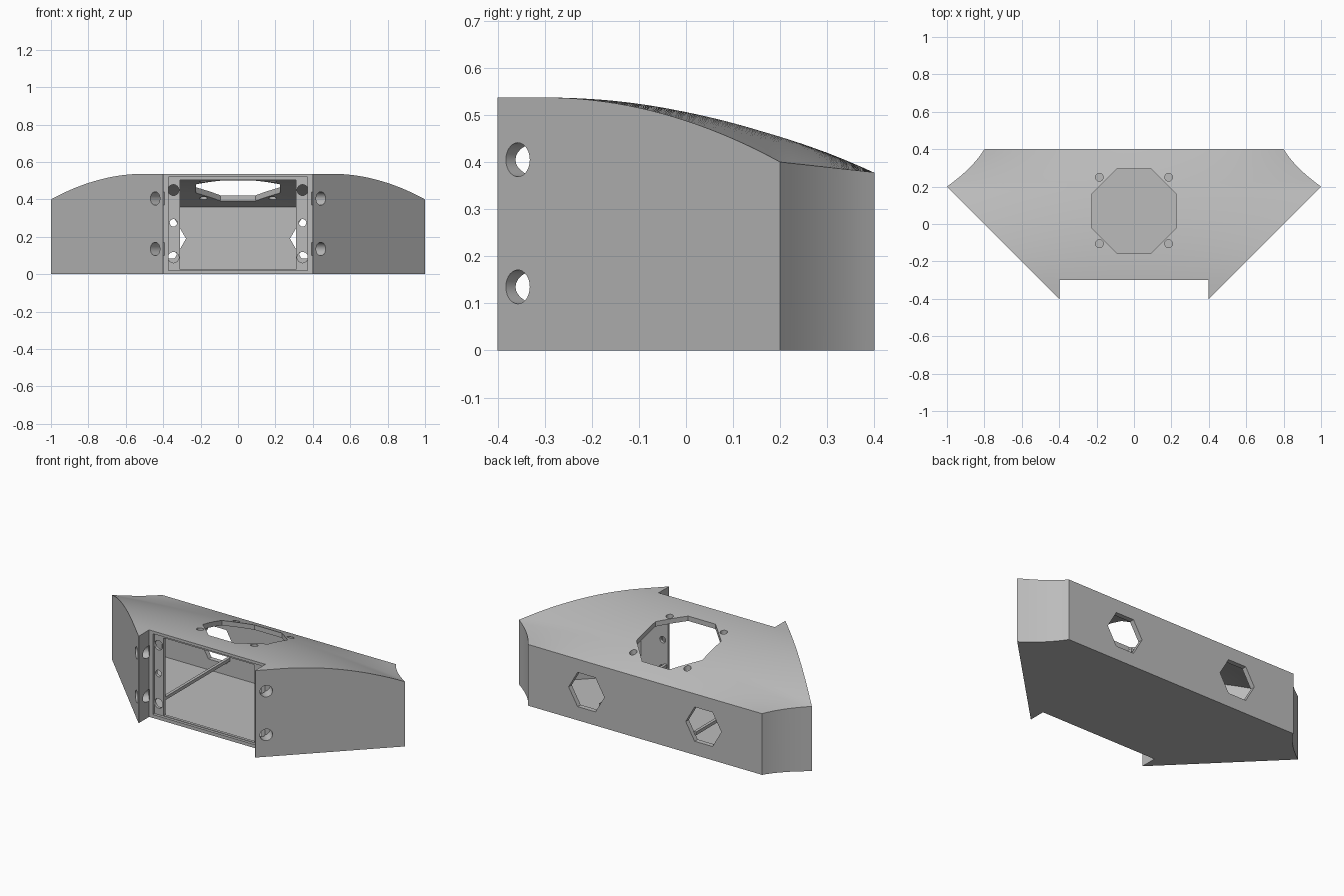
import bpy, bmesh, math
from mathutils import Vector

cube = bpy.data.objects.get("Cube")
if cube:
    bpy.data.objects.remove(cube, do_unlink=True)

grey = bpy.data.materials.new("plain grey")
grey.use_nodes = True
grey.diffuse_color = (0.5, 0.5, 0.5, 1)
grey.node_tree.nodes["Principled BSDF"].inputs["Base Color"].default_value = (0.5, 0.5, 0.5, 1)


def finish(name, bm):
    bmesh.ops.recalc_face_normals(bm, faces=bm.faces)
    mesh = bpy.data.meshes.new(name)
    bm.to_mesh(mesh)
    bm.free()
    mesh.materials.append(grey)
    obj = bpy.data.objects.new(name, mesh)
    bpy.context.collection.objects.link(obj)
    return obj


# Half width of the plan: splayed sides, then slightly hollow rear corners
def half_width(y):
    if y <= 0.2:
        return y + 0.8
    u = (y - 0.2) / 0.2
    return 1 - 0.2 * u - 0.08 * u * (1 - u)


# Curved roof: gentle along the middle, steeper along the side walls
def roof(s, y):
    run = max(0, y + 0.3)
    middle = 0.537 - 0.326 * run ** 2
    side = 0.537 - 0.548 * run ** 2 if y <= 0.2 else 0.4 - 0.11 * (y - 0.2)
    return middle + (side - middle) * s * s


# Closed body following the plan and the roof
def hull(name, y0, y1, inset, floor, drop, rows=32, cols=28):
    bm = bmesh.new()
    top, low = [], []
    for j in range(rows + 1):
        y = y0 + (y1 - y0) * j / rows
        w = half_width(y) - inset
        ss = [2 * i / cols - 1 for i in range(cols + 1)]
        top.append([bm.verts.new((s * w, y, roof(s, y) - drop)) for s in ss])
        low.append([bm.verts.new((s * w, y, floor)) for s in (-1, 1)])
    for j in range(rows):
        a, b, c, d = top[j], top[j + 1], low[j], low[j + 1]
        for i in range(cols):
            bm.faces.new((a[i], a[i + 1], b[i + 1], b[i]))
        bm.faces.new((c[0], c[1], d[1], d[0]))
        bm.faces.new((a[0], b[0], d[0], c[0]))
        bm.faces.new((a[-1], b[-1], d[1], c[1]))
    for end in (0, -1):
        bm.faces.new(top[end] + [low[end][1], low[end][0]])
    return finish(name, bm)


def box(name, lo, hi):
    bm = bmesh.new()
    bmesh.ops.create_cube(bm, size=1)
    for v in bm.verts:
        v.co = [lo[k] if v.co[k] < 0 else hi[k] for k in range(3)]
    return finish(name, bm)


# Regular prism about any axis; side gives the zero-angle direction
def prism(name, sides, radius, centre, axis, side, half, turn=0):
    n, u, c = Vector(axis).normalized(), Vector(side).normalized(), Vector(centre)
    v = n.cross(u)
    bm = bmesh.new()
    rings = []
    for d in (-half, half):
        angles = [turn + math.tau * k / sides for k in range(sides)]
        rings.append([bm.verts.new(c + n * d + radius * (math.cos(a) * u + math.sin(a) * v))
                      for a in angles])
        bm.faces.new(rings[-1])
    for k in range(sides):
        m = (k + 1) % sides
        bm.faces.new((rings[0][k], rings[0][m], rings[1][m], rings[1][k]))
    return finish(name, bm)


X, Y, Z = (1, 0, 0), (0, 1, 0), (0, 0, 1)
shell = hull("housing_shell", -0.4, 0.4, 0, 0, 0)

# Hollow interior, front notch, recessed panel seat and front opening
cutters = [
    hull("cavity_cutter", -0.265, 0.37, 0.042, 0.018, 0.03),
    box("notch_cutter", (-0.397, -0.6, -0.2), (0.397, -0.3, 0.8)),
    box("recess_cutter", (-0.372, -0.5, 0.021), (0.372, -0.283, 0.52)),
    box("opening_cutter", (-0.31, -0.5, 0.024), (0.31, -0.2, 0.504)),
    prism("roof_opening_cutter", 8, 0.243, (0, 0.07, 0.5), Z, X, 0.2, math.pi / 8),
]
for sx in (-1, 1):
    # Roof screw holes
    for y in (-0.105, 0.25):
        cutters.append(prism("roof_screw_cutter", 20, 0.021, (sx * 0.185, y, 0.5), Z, X, 0.12))
    # Hexagonal ports in the rear wall
    cutters.append(prism("rear_port_cutter", 6, 0.122, (sx * 0.4, 0.39, 0.19), Y, X, 0.06))
    # Mounting holes through the side prongs
    for z in (0.135, 0.405):
        cutters.append(prism("side_hole_cutter", 28, 0.036, (sx * 0.443, -0.357, z),
                             (sx, -1, 0), Z, 0.075))
    # Screw holes in the front flange
    for z, r in ((0.09, 0.029), (0.275, 0.02), (0.45, 0.029)):
        cutters.append(prism("flange_hole_cutter", 24, r, (sx * 0.345, -0.275, z), Y, X, 0.02))

for cutter in cutters:
    cutter.hide_render = True
    mod = shell.modifiers.new(cutter.name, "BOOLEAN")
    mod.operation = "DIFFERENCE"
    mod.solver = "EXACT"
    mod.object = cutter

# Bake the cuts and discard the cutters
bpy.context.view_layer.update()
graph = bpy.context.evaluated_depsgraph_get()
cut_mesh = bpy.data.meshes.new_from_object(shell.evaluated_get(graph))
shell.modifiers.clear()
shell.data = cut_mesh
for cutter in cutters:
    bpy.data.objects.remove(cutter, do_unlink=True)

# Slim rails from the front flange to the rear wall
for sx, label in ((1, "left"), (-1, "right")):
    a, b = sorted((sx * 0.314, sx * 0.332))
    box(label + "_inner_rail", (a, -0.27, 0.11), (b, 0.375, 0.13))

bpy.ops.object.select_all(action="DESELECT")
shell.select_set(True)
bpy.context.view_layer.objects.active = shell
bpy.ops.object.shade_smooth_by_angle(angle=math.radians(25))
